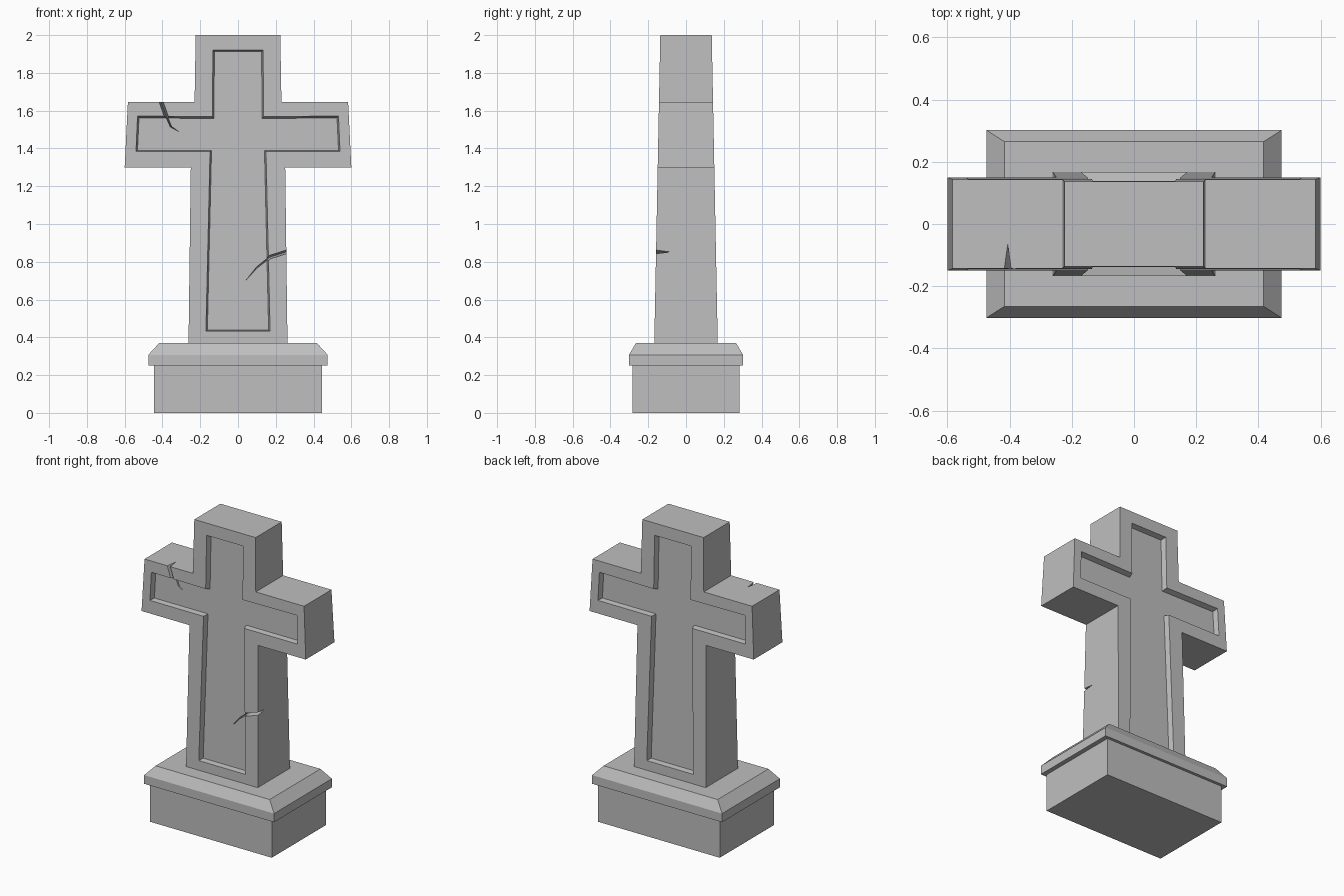
import bpy, bmesh

if "Cube" in bpy.data.objects:
    bpy.data.objects.remove(bpy.data.objects["Cube"])

stone = bpy.data.materials.new("grey stone")
stone.use_nodes = True
color = (0.52, 0.52, 0.52, 1)
stone.diffuse_color = color
stone.node_tree.nodes["Principled BSDF"].inputs["Base Color"].default_value = color


def finish(name, bm):
    bmesh.ops.recalc_face_normals(bm, faces=bm.faces)
    mesh = bpy.data.meshes.new(name)
    bm.to_mesh(mesh)
    bm.free()
    mesh.materials.append(stone)
    obj = bpy.data.objects.new(name, mesh)
    bpy.context.scene.collection.objects.link(obj)
    return obj


def bridge(bm, a, b):
    for i in range(len(a)):
        j = (i + 1) % len(a)
        bm.faces.new((a[i], a[j], b[j], b[i]))


def loft(name, sections):
    """Stack of centred rectangles, each (half x, half y, z)."""
    bm = bmesh.new()
    rings = [[bm.verts.new((sx * x, sy * y, z))
              for sx, sy in ((-1, -1), (1, -1), (1, 1), (-1, 1))]
             for x, y, z in sections]
    for a, b in zip(rings, rings[1:]):
        bridge(bm, a, b)
    bm.faces.new(rings[0])
    bm.faces.new(rings[-1])
    return finish(name, bm)


# Plinth and its chamfered cap
loft("plinth", [(0.445, 0.283, 0), (0.445, 0.283, 0.25)])
loft("plinth_cap", [(0.475, 0.302, 0.25), (0.475, 0.302, 0.307), (0.417, 0.265, 0.37)])


# Tapered cross with a recessed panel on the front and back
def mirrored(half):
    return half + [(-x, z) for x, z in reversed(half)]


def half_depth(z):
    return 0.168 - 0.0195 * (z - 0.37)


outer = mirrored([(0.262, 0.37), (0.25, 1.3), (0.6, 1.3),
                  (0.583, 1.645), (0.23, 1.645), (0.224, 2.0)])
rim = mirrored([(0.17, 0.433), (0.148, 1.385), (0.54, 1.385),
                (0.532, 1.572), (0.135, 1.568), (0.133, 1.92)])
floor = mirrored([(0.162, 0.438), (0.14, 1.39), (0.532, 1.39),
                  (0.524, 1.562), (0.127, 1.558), (0.125, 1.912)])

bm = bmesh.new()
edges = []
for side in (-1, 1):
    rings = [[bm.verts.new((x, side * (half_depth(z) - sink), z)) for x, z in outline]
             for outline, sink in ((outer, 0), (rim, 0), (floor, 0.035))]
    bridge(bm, rings[0], rings[1])
    bridge(bm, rings[1], rings[2])
    bm.faces.new(rings[2])
    edges.append(rings[0])
bridge(bm, edges[0], edges[1])
cross = finish("cross", bm)


# Cracks: wedge-shaped cutters along a path of (x, z, half width, depth)
def crack(name, path, across):
    bm = bmesh.new()
    rings = []
    for x, z, w, depth in path:
        front = -half_depth(z)
        dx, dz = across[0] * w, across[1] * w
        rings.append([bm.verts.new(p) for p in (
            (x - dx, front - 0.02, z - dz),
            (x + dx, front - 0.02, z + dz),
            (x, front + depth, z))])
    for a, b in zip(rings, rings[1:]):
        bridge(bm, a, b)
    bm.faces.new(rings[0])
    bm.faces.new(rings[-1])
    bmesh.ops.triangulate(bm, faces=bm.faces)
    cutter = finish(name, bm)
    cut = cross.modifiers.new(name, "BOOLEAN")
    cut.operation = "DIFFERENCE"
    cut.solver = "EXACT"
    cut.object = cutter
    return cutter


cutters = [
    crack("arm_crack_cutter",
          [(-0.415, 1.67, 0.013, 0.08), (-0.385, 1.585, 0.013, 0.075),
           (-0.355, 1.515, 0.013, 0.06), (-0.315, 1.49, 0.002, 0.037)], (0.95, 0.3)),
    crack("shaft_crack_cutter",
          [(0.28, 0.86, 0.012, 0.075), (0.17, 0.825, 0.012, 0.075),
           (0.1, 0.77, 0.011, 0.06), (0.04, 0.7, 0.002, 0.037)], (-0.4, 0.9)),
]

# Apply the cuts and drop the cutters
bpy.context.view_layer.update()
carved = bpy.data.meshes.new_from_object(
    cross.evaluated_get(bpy.context.evaluated_depsgraph_get()))
cross.modifiers.clear()
cross.data = carved
for cutter in cutters:
    bpy.data.objects.remove(cutter)
